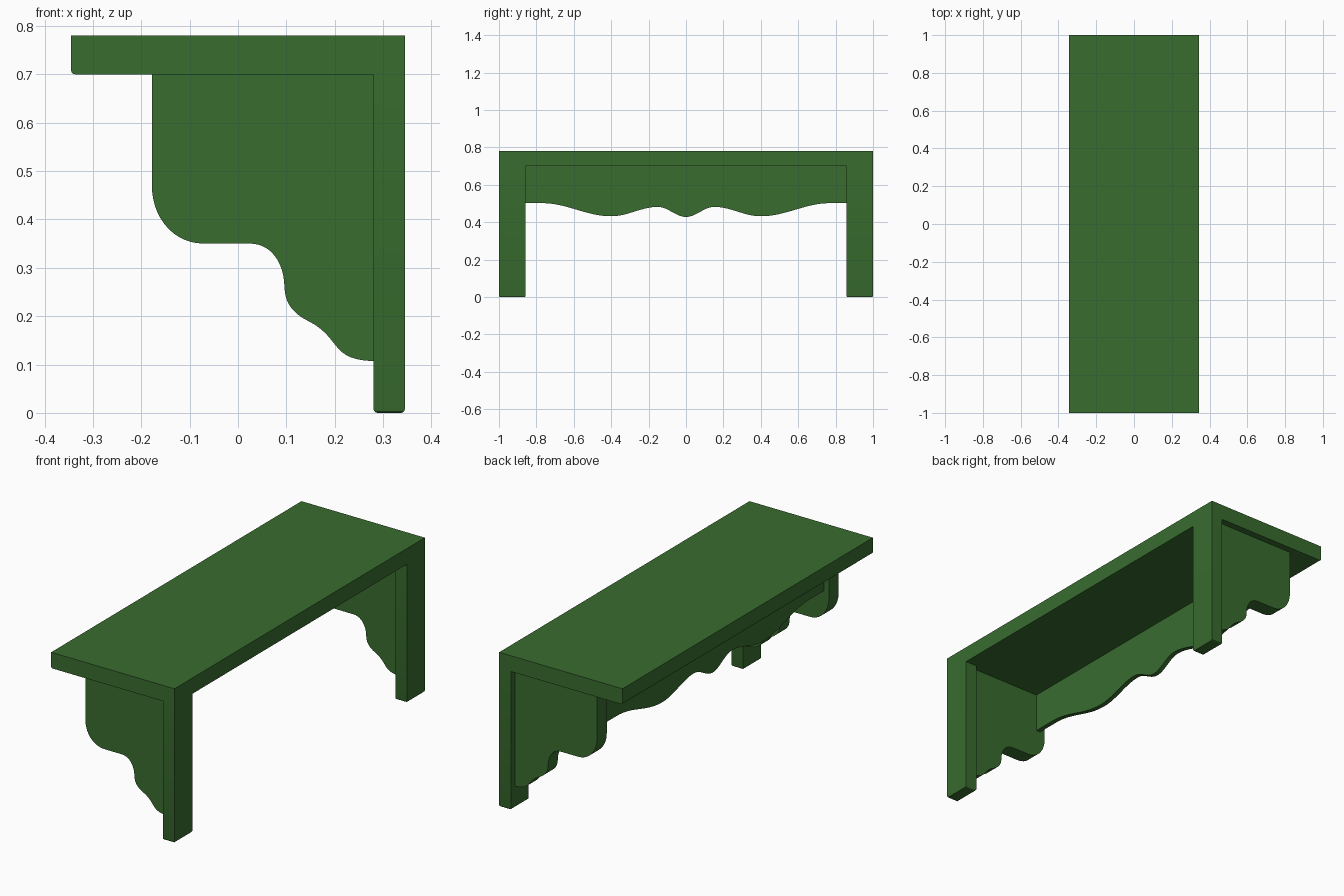
import bpy, bmesh, math
from mathutils import Vector
from mathutils.geometry import interpolate_bezier

if "Cube" in bpy.data.objects:
    bpy.data.objects.remove(bpy.data.objects["Cube"])

mat = bpy.data.materials.new("green_paint")
mat.diffuse_color = (0.04, 0.15, 0.028, 1)
mat.use_nodes = True
mat.node_tree.nodes["Principled BSDF"].inputs["Base Color"].default_value = mat.diffuse_color


def finish(name, bm):
    bmesh.ops.recalc_face_normals(bm, faces=bm.faces)
    mesh = bpy.data.meshes.new(name)
    bm.to_mesh(mesh)
    bm.free()
    mesh.materials.append(mat)
    obj = bpy.data.objects.new(name, mesh)
    bpy.context.collection.objects.link(obj)
    bpy.ops.object.select_all(action='DESELECT')
    obj.select_set(True)
    bpy.context.view_layer.objects.active = obj
    bpy.ops.object.shade_smooth_by_angle(angle=math.radians(30))
    return obj


def box(name, lo, hi, round_edge):
    """Box whose edges chosen by round_edge(midpoint, direction) are softened."""
    lo, hi = Vector(lo), Vector(hi)
    bm = bmesh.new()
    bmesh.ops.create_cube(bm, size=1)
    for v in bm.verts:
        v.co = Vector([(lo[i] + hi[i]) / 2 + v.co[i] * (hi[i] - lo[i]) for i in range(3)])
    edges = [e for e in bm.edges if round_edge((e.verts[0].co + e.verts[1].co) / 2)]
    bmesh.ops.bevel(bm, geom=edges, offset=0.008, segments=3, profile=0.5, affect='EDGES')
    return finish(name, bm)


def board(name, outline, offset):
    """Extrude a closed 3D outline by offset."""
    bm = bmesh.new()
    face = bm.faces.new([bm.verts.new(p) for p in outline])
    ext = bmesh.ops.extrude_face_region(bm, geom=[face])
    moved = [g for g in ext["geom"] if isinstance(g, bmesh.types.BMVert)]
    bmesh.ops.translate(bm, verts=moved, vec=offset)
    return finish(name, bm)


# Shelf top with a softened lower front edge
box("top_board", (-0.345, -1, 0.70), (0.345, 1, 0.78),
    lambda m: m.z < 0.71 and m.x < -0.34)

# Scrolled bracket outline (x, z), made of bezier spans
spans = [
    ((-0.178, 0.47), (-0.178, 0.405), (-0.135, 0.35), (-0.07, 0.35)),
    ((0.025, 0.35), (0.065, 0.35), (0.095, 0.315), (0.096, 0.26)),
    ((0.097, 0.25), (0.100, 0.225), (0.115, 0.205), (0.145, 0.190)),
    ((0.145, 0.190), (0.215, 0.155), (0.188, 0.110), (0.28, 0.107)),
]
profile = [(-0.178, 0.70)]
for s in spans:
    for p in interpolate_bezier(*[Vector((a, b, 0)) for a, b in s], 14):
        if (Vector(profile[-1]) - p.to_2d()).length > 1e-4:
            profile.append((p.x, p.y))
profile.append((0.28, 0.70))

# Legs and brackets at both ends
for side, s in (("right", 1), ("left", -1)):
    ya, yb = sorted((0.857 * s, 1.0 * s))
    box(side + "_leg", (0.28, ya, 0), (0.345, yb, 0.70), lambda m: m.z < 0.01)
    board(side + "_bracket", [(x, 0.887 * s, z) for x, z in profile], (0, 0.078 * s, 0))

# Wavy apron: ease between half-profile stations (|y|, z)
stations = [(0, 0.428), (0.15, 0.482), (0.40, 0.432), (0.77, 0.502)]


def wave(y):
    y = abs(y)
    for (a, za), (b, zb) in zip(stations, stations[1:]):
        if y <= b:
            return za + (zb - za) * (1 - math.cos(math.pi * (y - a) / (b - a))) / 2
    return stations[-1][1]


n = 96
ys = [-0.887] + [-0.77 + 1.54 * i / n for i in range(n + 1)] + [0.887]
outline = [(-0.15, y, wave(y)) for y in ys] + [(-0.15, 0.887, 0.70), (-0.15, -0.887, 0.70)]
board("apron", outline, (0.024, 0, 0))
